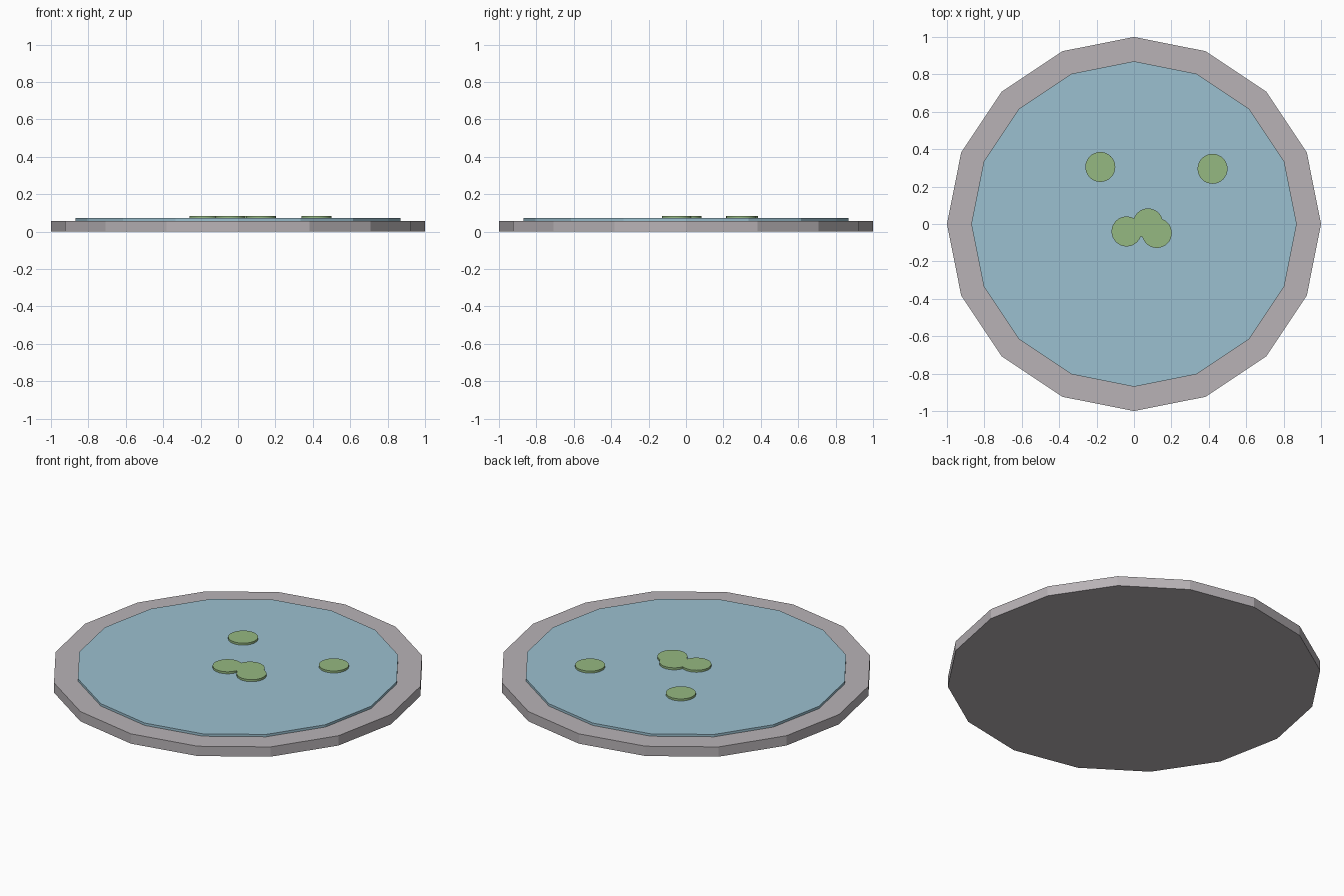
import bpy

if "Cube" in bpy.data.objects:
    bpy.data.objects.remove(bpy.data.objects["Cube"])

def material(name, color):
    m = bpy.data.materials.new(name)
    m.diffuse_color = color
    m.use_nodes = True
    m.node_tree.nodes["Principled BSDF"].inputs["Base Color"].default_value = m.diffuse_color
    return m

def disc(name, sides, radius, z0, z1, mat, x=0.0, y=0.0):
    # flat cylinder between two heights
    bpy.ops.mesh.primitive_cylinder_add(vertices=sides, radius=radius, depth=z1 - z0,
                                        location=(x, y, (z0 + z1) / 2))
    ob = bpy.context.object
    ob.name = name
    ob.data.materials.append(mat)
    return ob

stone = material("stone", (0.48, 0.45, 0.47, 1))
water = material("water", (0.33, 0.53, 0.63, 1))
leaf = material("leaf", (0.30, 0.48, 0.22, 1))

# stone basin and raised water surface
disc("stone_rim", 16, 1.0, 0.0, 0.058, stone)
disc("water", 16, 0.87, 0.03, 0.072, water)

# floating lily pads
pads = [(-0.18, 0.305), (0.42, 0.295), (-0.04, -0.04), (0.122, -0.048), (0.075, 0.003)]
for i, (x, y) in enumerate(pads):
    pad = disc(f"lily_pad_{i + 1}", 32, 0.08, 0.068, 0.084, leaf, x, y)
    bpy.ops.object.shade_smooth_by_angle()
